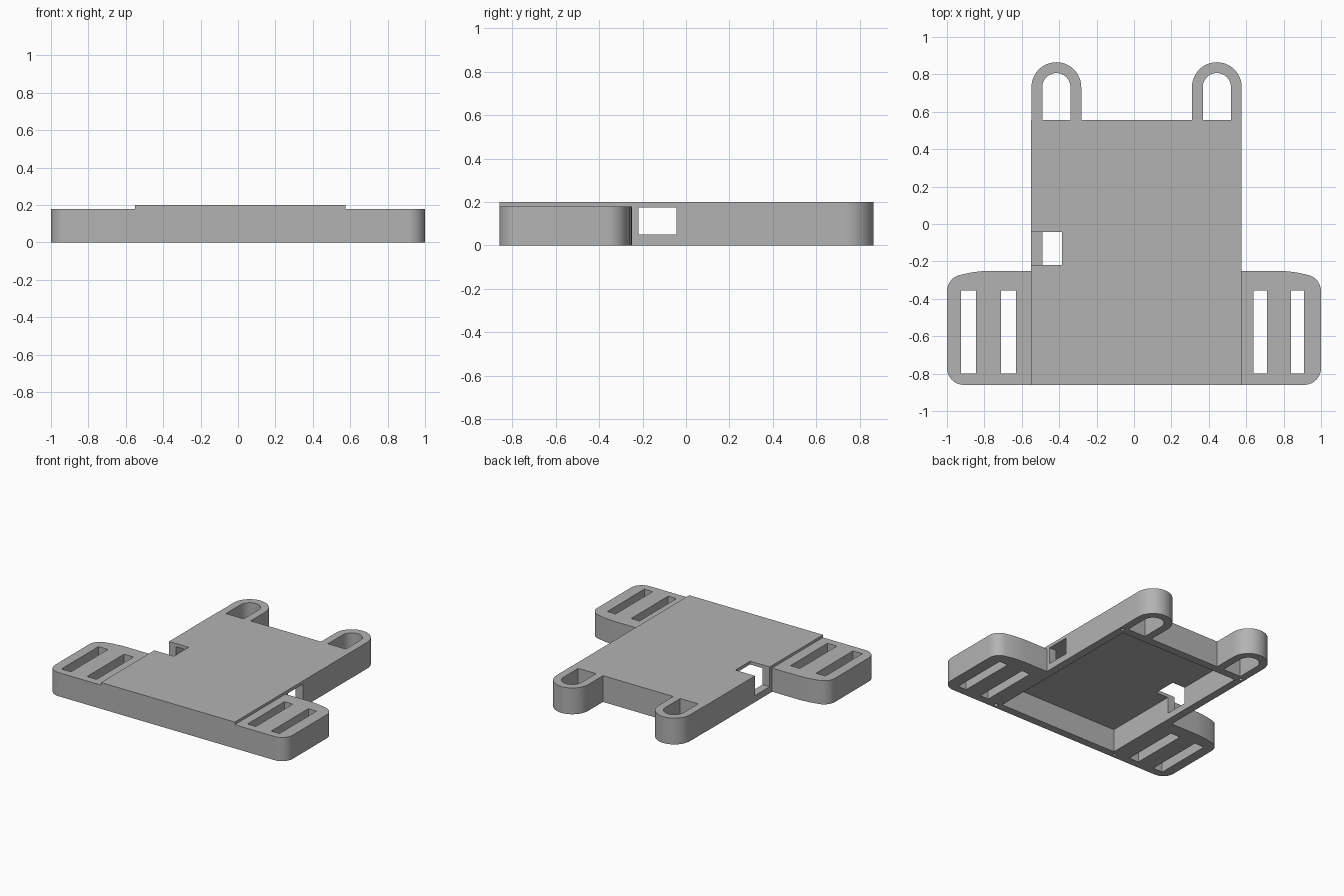
import bpy, bmesh, math

cube = bpy.data.objects.get("Cube")
if cube:
    bpy.data.objects.remove(cube, do_unlink=True)

grey = bpy.data.materials.new("plain grey")
grey.use_nodes = True
colour = (0.45, 0.45, 0.45, 1)
grey.diffuse_color = colour
grey.node_tree.nodes["Principled BSDF"].inputs["Base Color"].default_value = colour

X0, X1 = -0.55, 0.575      # body sides
Y0, Y1 = -0.86, 0.555      # body front and back
TOP, WALL = 0.2, 0.06
EAR_TOP = 0.18


def arc(cx, cy, r, start, end, n=12):
    angles = [math.radians(start + (end - start) * i / n) for i in range(n + 1)]
    return [(cx + r * math.cos(a), cy + r * math.sin(a)) for a in angles]


def prism(name, outline, z0, z1):
    """Extrude a flat outline upwards."""
    bm = bmesh.new()
    face = bm.faces.new([bm.verts.new((x, y, z0)) for x, y in outline])
    top = bmesh.ops.extrude_face_region(bm, geom=[face])["geom"]
    bmesh.ops.translate(bm, vec=(0, 0, z1 - z0),
                        verts=[v for v in top if isinstance(v, bmesh.types.BMVert)])
    bmesh.ops.recalc_face_normals(bm, faces=bm.faces)
    mesh = bpy.data.meshes.new(name)
    bm.to_mesh(mesh)
    bm.free()
    mesh.materials.append(grey)
    obj = bpy.data.objects.new(name, mesh)
    bpy.context.collection.objects.link(obj)
    return obj


def box(name, x0, x1, y0, y1, z0, z1):
    return prism(name, [(x0, y0), (x1, y0), (x1, y1), (x0, y1)], z0, z1)


def select(obj):
    bpy.ops.object.select_all(action='DESELECT')
    obj.select_set(True)
    bpy.context.view_layer.objects.active = obj


def cut(obj, cutter):
    """Subtract the cutter and discard it."""
    select(obj)
    mod = obj.modifiers.new("cut", 'BOOLEAN')
    mod.operation, mod.solver, mod.object = 'DIFFERENCE', 'EXACT', cutter
    bpy.ops.object.modifier_apply(modifier=mod.name)
    bpy.data.objects.remove(cutter, do_unlink=True)


def smooth(obj):
    select(obj)
    bpy.ops.object.shade_smooth_by_angle(angle=math.radians(30))


# Hollow case, open underneath
case = box("case", X0, X1, Y0, Y1, 0, TOP)
cut(case, box("cavity", X0 + WALL, X1 - WALL, Y0 + WALL, Y1 - WALL, -0.1, 0.175))

# Port notch through one wall and the lid, and window in the other wall
cut(case, box("notch", X0 - 0.1, -0.385, -0.22, -0.043, 0.05, 0.3))
cut(case, box("window", X1 - 0.1, X1 + 0.1, -0.22, -0.043, 0.05, 0.175))

# Small screw holes under the wall corners
for x in (X0 + WALL / 2, X1 - WALL / 2):
    for y in (Y0 + WALL / 2, Y1 - WALL / 2):
        cut(case, prism("screw_hole", arc(x, y, 0.013, 0, 345, 23), -0.1, 0.1))
smooth(case)

# Strap loops at the back
for name, cx in (("right_loop", -0.415), ("left_loop", 0.443)):
    outer, inner, cy = 0.133, 0.075, 0.732
    outline = ([(cx + outer, Y1)] + arc(cx, cy, outer, 0, 180, 24) + [(cx - outer, Y1)]
               + [(cx - inner, Y1)] + arc(cx, cy, inner, 180, 0, 24) + [(cx + inner, Y1)])
    smooth(prism(name, outline, 0, TOP))

# Side ears with two strap slots each
for name, side, root, slots in (
        ("right_ear", -1, X0, ((0.63, 0.71), (0.845, 0.925))),
        ("left_ear", 1, X1, ((0.64, 0.71), (0.84, 0.91)))):
    half = ([(abs(root), Y0)] + arc(0.91, Y0 + 0.09, 0.09, -90, 0)
            + arc(0.91, -0.36, 0.09, 0, 76)
            + [(0.87, -0.259), (0.81, -0.252), (0.78, -0.25), (abs(root), -0.25)])
    ear = prism(name, [(side * x, y) for x, y in half], 0, EAR_TOP)
    for a, b in slots:
        lo, hi = sorted((side * a, side * b))
        cut(ear, box("slot", lo, hi, -0.8, -0.355, -0.1, 0.3))
    smooth(ear)
